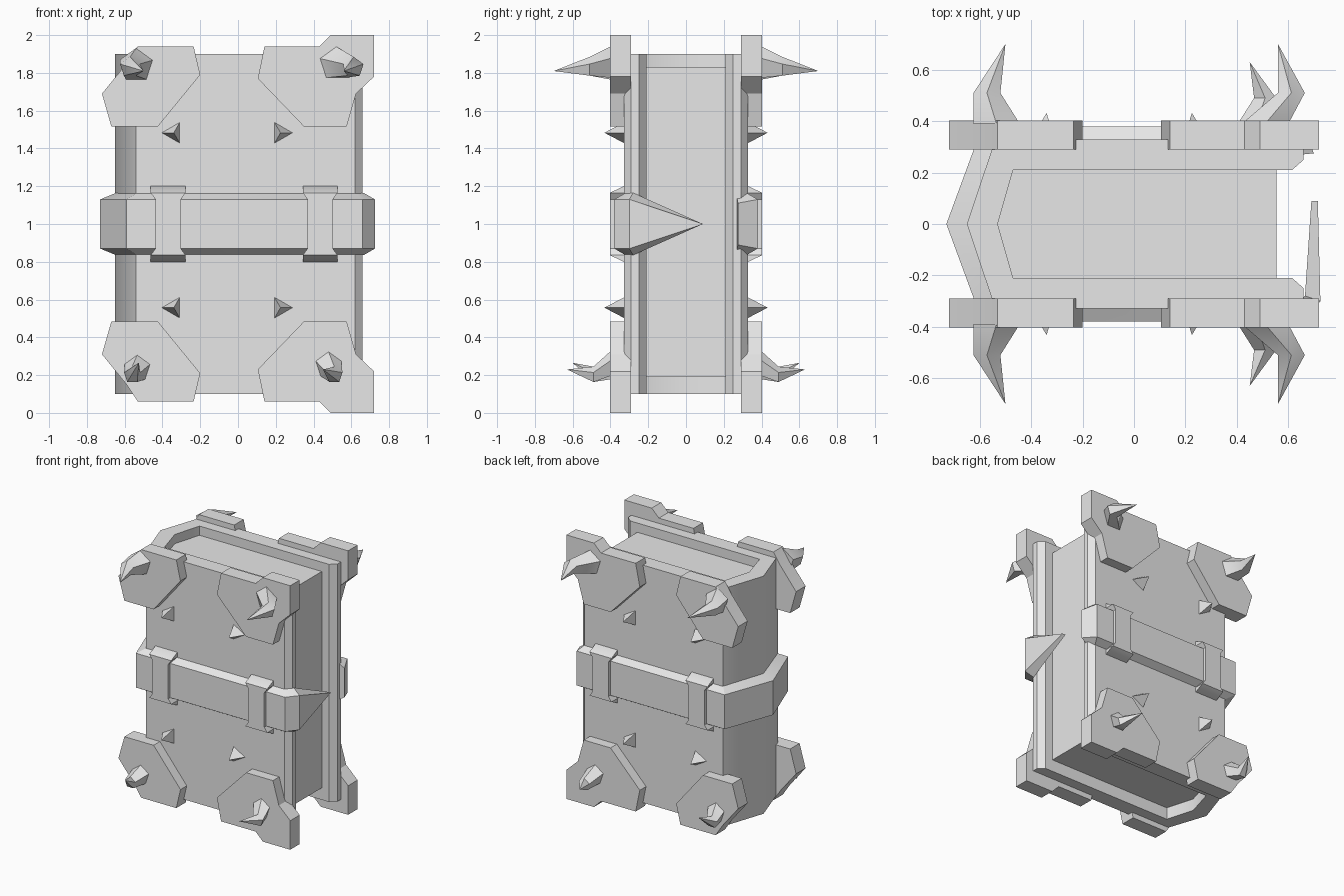
import bpy, bmesh
from math import sin, cos, pi, radians
from mathutils import Vector

if "Cube" in bpy.data.objects:
    bpy.data.objects.remove(bpy.data.objects["Cube"])

grey = bpy.data.materials.new("plain_grey")
grey.use_nodes = True
grey.diffuse_color = (0.8, 0.8, 0.8, 1)
grey.node_tree.nodes["Principled BSDF"].inputs["Base Color"].default_value = (0.8, 0.8, 0.8, 1)


def loft(name, rings, smooth=30):
    """Skin a list of equal-length rings, cap both ends, merge collapsed points."""
    bm = bmesh.new()
    rows = [[bm.verts.new(p) for p in ring] for ring in rings]
    n = len(rows[0])
    for a, b in zip(rows, rows[1:]):
        for i in range(n):
            j = (i + 1) % n
            bm.faces.new((a[i], a[j], b[j], b[i]))
    bm.faces.new(rows[0])
    bm.faces.new(rows[-1])
    bmesh.ops.remove_doubles(bm, verts=bm.verts, dist=0.0005)
    bmesh.ops.recalc_face_normals(bm, faces=bm.faces)
    mesh = bpy.data.meshes.new(name)
    bm.to_mesh(mesh)
    bm.free()
    mesh.materials.append(grey)
    ob = bpy.data.objects.new(name, mesh)
    bpy.context.collection.objects.link(ob)
    bpy.ops.object.select_all(action='DESELECT')
    ob.select_set(True)
    bpy.context.view_layer.objects.active = ob
    bpy.ops.object.shade_smooth_by_angle(angle=radians(smooth))
    return ob


def upright(name, plan, z0, z1, smooth=30):
    return loft(name, [[(x, y, z) for x, y in plan] for z in (z0, z1)], smooth)


def mirrored(half):
    """Complete a plan outline by reflecting it across y = 0."""
    return half + [(x, -y) for x, y in reversed(half) if y]


# Cover: one folded shell with a pointed spine and bevelled fore edges
shell = mirrored([(-0.65, 0), (-0.54, -0.328), (0.62, -0.328), (0.66, -0.29),
                  (0.66, -0.25), (0.615, -0.21), (-0.47, -0.21), (-0.53, 0)])
upright("cover", shell, 0.1, 1.9, 40)

# Page block
upright("pages", mirrored([(-0.54, 0), (-0.48, -0.215), (0.555, -0.215)]), 0.19, 1.83)

# Strap: outer path, inner path and height scale, ending in the pointed clasp
path = [((0.70, 0.275), (0.65, 0.27), 0.85), ((0.65, 0.38), (0.62, 0.32), 1),
        ((-0.59, 0.38), (-0.535, 0.32), 1), ((-0.73, 0), (-0.645, 0), 1),
        ((-0.59, -0.38), (-0.535, -0.32), 1), ((0.66, -0.38), (0.62, -0.32), 1),
        ((0.725, -0.30), (0.665, -0.28), 1), ((0.715, 0.09), (0.69, 0.09), 0)]
loft("strap", [[(*o, 1 - 0.13 * h), (*o, 1 + 0.13 * h),
                (*i, 1 + 0.165 * h), (*i, 1 - 0.165 * h)] for o, i, h in path])

# Corner plate outlines for the upper half, as distances from mid height
fore_plate = [(0.72, 1), (0.49, 1), (0.43, 0.94), (0.14, 0.94), (0.105, 0.77),
              (0.35, 0.515), (0.575, 0.515), (0.625, 0.69), (0.72, 0.78)]
spine_plate = [(-0.235, 0.94), (-0.2, 0.79), (-0.425, 0.515), (-0.67, 0.515),
               (-0.72, 0.69), (-0.59, 0.85), (-0.53, 0.94)]

# Horns: base, bend and tip centres on the front
horns = {
    "upper_spine": [(-0.535, -0.39, 1.84), (-0.572, -0.51, 1.83), (-0.50, -0.70, 1.81)],
    "upper_fore": [(0.51, -0.39, 1.85), (0.612, -0.51, 1.83), (0.56, -0.70, 1.81)],
    "lower_spine": [(-0.53, -0.39, 0.24), (-0.56, -0.49, 0.20), (-0.525, -0.60, 0.265)],
    "lower_fore": [(0.475, -0.39, 0.26), (0.51, -0.49, 0.20), (0.45, -0.63, 0.23)],
}


def horn(name, centres, radii, side):
    rings = []
    for c, r in zip(centres, radii):
        rings.append([(c[0] + r * cos(a), -c[1] * side, c[2] + r * sin(a))
                      for a in (pi / 2 + k * 2 * pi / 5 for k in range(5))])
    loft(name, rings, 50)


for side, face in ((-1, "front"), (1, "back")):
    for half, level in ((1, "upper"), (-1, "lower")):
        # Corner plates
        for outline, edge in ((fore_plate, "fore"), (spine_plate, "spine")):
            loft(f"{face}_{level}_{edge}_plate",
                 [[(x, side * y, 1 + half * d) for x, d in outline] for y in (0.29, 0.403)])
            label = f"{level}_{edge}"
            radii = (0.095, 0.055, 0) if half > 0 else (0.075, 0.045, 0)
            horn(f"{face}_{label}_horn", horns[label], radii, side)
        # Small three-sided studs
        for x, turn in ((-0.34, pi), (0.225, 0)):
            z = 1.483 if half > 0 else 0.557
            rings = [[(x + r * cos(turn + k * 2 * pi / 3), side * y,
                       z + r * sin(turn + k * 2 * pi / 3)) for k in range(3)]
                     for r, y in ((0.068, 0.32), (0, 0.432))]
            loft(f"{face}_{level}_stud", rings)
    # Strap loops, flared at both ends
    for x in (-0.37, 0.435):
        rows = [(0.2, 0.33, 0.092), (0.165, 0.403, 0.092), (0.13, 0.403, 0.067)]
        sections = [(1 - d, y, w) for d, y, w in rows]
        sections += [(1 + d, y, w) for d, y, w in reversed(rows)]
        loft(f"{face}_strap_loop",
             [[(x - w, side * 0.31, z), (x + w, side * 0.31, z),
               (x + w, side * y, z), (x - w, side * y, z)] for z, y, w in sections])
